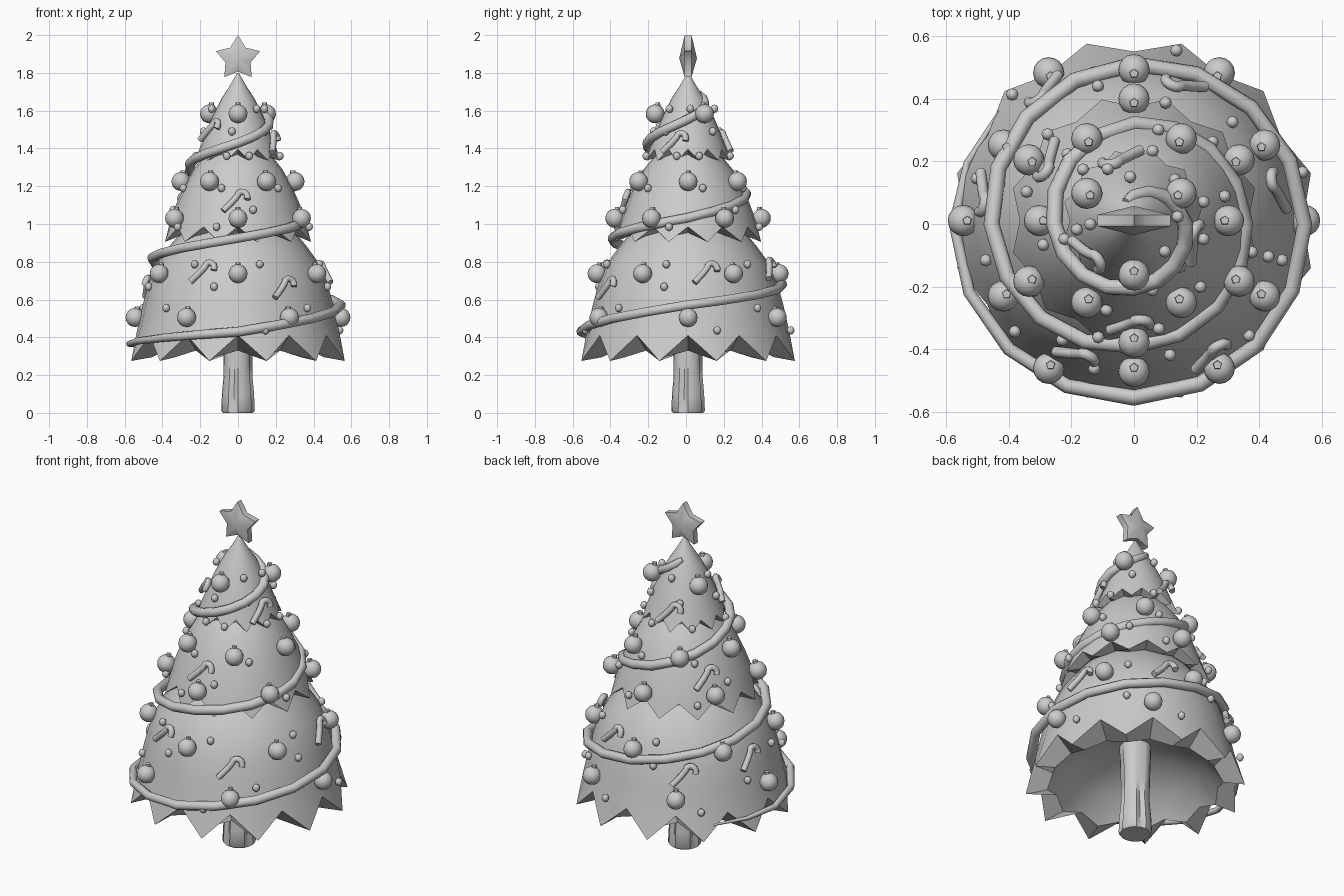
import bpy, bmesh, math
from mathutils import Vector, Matrix

if "Cube" in bpy.data.objects:
    bpy.data.objects.remove(bpy.data.objects["Cube"])

N = 24  # sides of each foliage tier: 12 teeth
SHIFT = Matrix.Translation((0, .011, 0))  # the tree axis sits slightly behind the garland's


def activate(ob, smooth):
    bpy.ops.object.select_all(action='DESELECT')
    ob.select_set(True)
    bpy.context.view_layer.objects.active = ob
    if ob.type == 'CURVE':
        bpy.ops.object.convert(target='MESH')
    if smooth:
        bpy.ops.object.shade_smooth_by_angle(angle=math.radians(smooth))


def finish(name, bm, smooth=35):
    bmesh.ops.recalc_face_normals(bm, faces=bm.faces)
    bm.transform(SHIFT)
    me = bpy.data.meshes.new(name)
    bm.to_mesh(me)
    bm.free()
    ob = bpy.data.objects.new(name, me)
    bpy.context.collection.objects.link(ob)
    activate(ob, smooth)


def polar(r, deg, z):
    a = math.radians(deg)
    return Vector((r * math.cos(a), r * math.sin(a), z))


def loft(bm, rings):
    loops = [[bm.verts.new(p) for p in ring] for ring in rings]
    for a, b in zip(loops, loops[1:]):
        for i in range(len(a)):
            j = (i + 1) % len(a)
            bm.faces.new((a[i], a[j], b[j], b[i]))
    bm.faces.new(loops[0])
    bm.faces.new(loops[-1])


def tier(name, inner, in_tip, in_notch, tip, notch, outer):
    """Each entry is (radius, z); the rim alternates between tip and notch."""
    def ring(even, odd):
        rz = [even, odd]
        return [polar(rz[i % 2][0], 15 + i * 15, rz[i % 2][1]) for i in range(N)]
    bm = bmesh.new()
    loft(bm, [ring(p, p) for p in inner] + [ring(in_tip, in_notch), ring(tip, notch)]
         + [ring(p, p) for p in outer])
    finish(name, bm)


def tube(name, paths, res=2):
    """paths: lists of (point, radius)."""
    cu = bpy.data.curves.new(name, 'CURVE')
    cu.dimensions = '3D'
    cu.bevel_depth = 1.0
    cu.bevel_resolution = res
    cu.use_fill_caps = True
    for path in paths:
        sp = cu.splines.new('POLY')
        sp.points.add(len(path) - 1)
        for q, (p, r) in zip(sp.points, path):
            q.co = (*p, 1)
            q.radius = r
    ob = bpy.data.objects.new(name, cu)
    bpy.context.collection.objects.link(ob)
    activate(ob, 60)


# Foliage tiers, hollow underneath with folded zigzag rims
tier("lower_foliage", [(.05, .54), (.20, .50), (.36, .42)], (.47, .295), (.445, .33),
     (.585, .275), (.54, .41),
     [(.527, .47), (.505, .57), (.475, .68), (.43, .79), (.365, .88), (.30, .96), (.2, 1.04)])
tier("middle_foliage", [(.1, 1.04), (.25, 1.0)], (.325, .935), (.31, .955),
     (.40, .905), (.365, .985),
     [(.355, 1.03), (.325, 1.11), (.285, 1.20), (.235, 1.29), (.17, 1.37), (.10, 1.43)])
tier("upper_foliage", [(.05, 1.42), (.13, 1.40)], (.18, 1.35), (.165, 1.365),
     (.23, 1.335), (.205, 1.395),
     [(.195, 1.42), (.165, 1.50), (.13, 1.58), (.09, 1.66), (.045, 1.73), (.004, 1.80)])

# Trunk with a few bark grooves and a flared foot
bm = bmesh.new()
loft(bm, [[polar(r * (.8 if i % 5 == 0 and 0 < k < 5 else 1), i * 18 - 18, z) for i in range(20)]
          for k, (r, z) in enumerate([(.08, 0), (.089, .012), (.085, .1), (.076, .2),
                                      (.077, .3), (.085, .55)])])
finish("trunk", bm, 50)

# Star: two raised centres around a thin five-pointed rim
bm = bmesh.new()
rim = []
for y in (-.018, .018):
    rim.append([bm.verts.new((r * math.sin(math.pi * i / 5), y, 1.877 + r * math.cos(math.pi * i / 5)))
                for i in range(10) for r in [(.123, .07)[i % 2]]])
peaks = [bm.verts.new((0, y, 1.877)) for y in (-.047, .047)]
for i in range(10):
    j = (i + 1) % 10
    bm.faces.new((rim[0][i], rim[0][j], rim[1][j], rim[1][i]))
    for k in (0, 1):
        bm.faces.new((rim[k][i], rim[k][j], peaks[k]))
finish("star", bm, 45)

# Baubles with five-sided caps: z, ring radius, count, first angle
bm = bmesh.new()
caps = bmesh.new()
for z, r, n, a0 in [(.505, .545, 6, 0), (.737, .482, 6, 30), (1.03, .388, 6, 30),
                    (1.225, .302, 6, 0), (1.583, .174, 3, 30)]:
    for i in range(n):
        a = a0 + i * 360 / n
        p = polar(r, a, z)
        bmesh.ops.create_uvsphere(bm, u_segments=16, v_segments=10, radius=.05,
                                  matrix=Matrix.Translation(p))
        bmesh.ops.create_cone(caps, cap_ends=True, segments=5, radius1=.016, radius2=.014,
                              depth=.02, matrix=Matrix.Translation(polar(r - .012, a, z + .049)))
finish("baubles", bm, 60)
finish("bauble_caps", caps)

# Small light bulbs: height, ring radius, angles
bm = bmesh.new()
for z, r, angles in [(.437, .56, (16, 76, 134, -75)), (.555, .52, (-137, -45, 45, 165)),
                     (.668, .49, (-105, -15, 105, 195)),
                     (.787, .445, (-121, -75, -15, 45, 105, 165)),
                     (.985, .39, (-107, -15, 75, 135, 215)), (1.075, .355, (-77, 45, 165)),
                     (1.19, .30, (-107, -45, 15, 75, 135, 195)),
                     (1.36, .23, (-75, -15, 15, 75, 135, 195, 255)),
                     (1.49, .185, (-100, -40, 45, 117, 189)), (1.61, .14, (-45, 5, 95, 185))]:
    for a in angles:
        bmesh.ops.create_uvsphere(bm, u_segments=8, v_segments=6, radius=1,
                                  matrix=Matrix.Translation(polar(r, a, z))
                                  @ Matrix.Diagonal((.02, .02, .022, 1)))
finish("light_bulbs", bm, 60)


# Surface radius of the tree, used to lay the canes on the foliage
def surface(z):
    pts = [(.4, .54), (.57, .505), (.79, .435), (.9, .39), (.99, .365), (1.2, .285),
           (1.38, .20), (1.5, .165), (1.7, .07)]
    for (z0, r0), (z1, r1) in zip(pts, pts[1:]):
        if z <= z1:
            return r0 + (r1 - r0) * (z - z0) / (z1 - z0)
    return .05


# Candy canes: angle, height; straight shaft, then a rounded hook
shape = [(-.06, -.055), (-.01, -.005), (.015, .025)]
shape += [(.038 + .03 * math.cos(t), .016 + .03 * math.sin(t))
          for t in [math.radians(d) for d in (130, 100, 70, 40, 10, -20)]]
canes = []
for a, z in [(-114, .75), (-61, .665), (11, .745), (69, .765), (124, .635), (169, .67),
             (-93, 1.125), (144, 1.12), (-22, 1.435), (100, 1.44), (214, 1.5)]:
    c = polar(1, a, 0)
    side = Vector((-c.y, c.x, 0))
    canes.append([(SHIFT @ (c * (surface(z + v) + .02) + side * u + Vector((0, 0, z + v))), .017)
                  for u, v in shape])
tube("candy_canes", canes)

# Garland spiralling up the tree: angle, radius, z, thickness
keys = [(140, .56, .355, .006), (180, .575, .365, .017), (270, .555, .43, .026),
        (360, .545, .57, .026), (450, .51, .68, .026), (540, .455, .82, .026),
        (630, .39, .925, .026), (720, .355, 1.03, .026), (810, .32, 1.16, .026),
        (900, .255, 1.32, .026), (990, .205, 1.43, .026), (1080, .165, 1.55, .026),
        (1170, .09, 1.67, .022), (1190, .075, 1.695, .014)]
path = []
for k0, k1 in zip(keys, keys[1:]):
    n = max(1, round((k1[0] - k0[0]) / 22.5))
    for i in range(n):
        a, r, z, t = [u + (v - u) * i / n for u, v in zip(k0, k1)]
        path.append((polar(r, a, z), t))
a, r, z, t = keys[-1]
path.append((polar(r, a, z), t))
tube("garland", [path])
